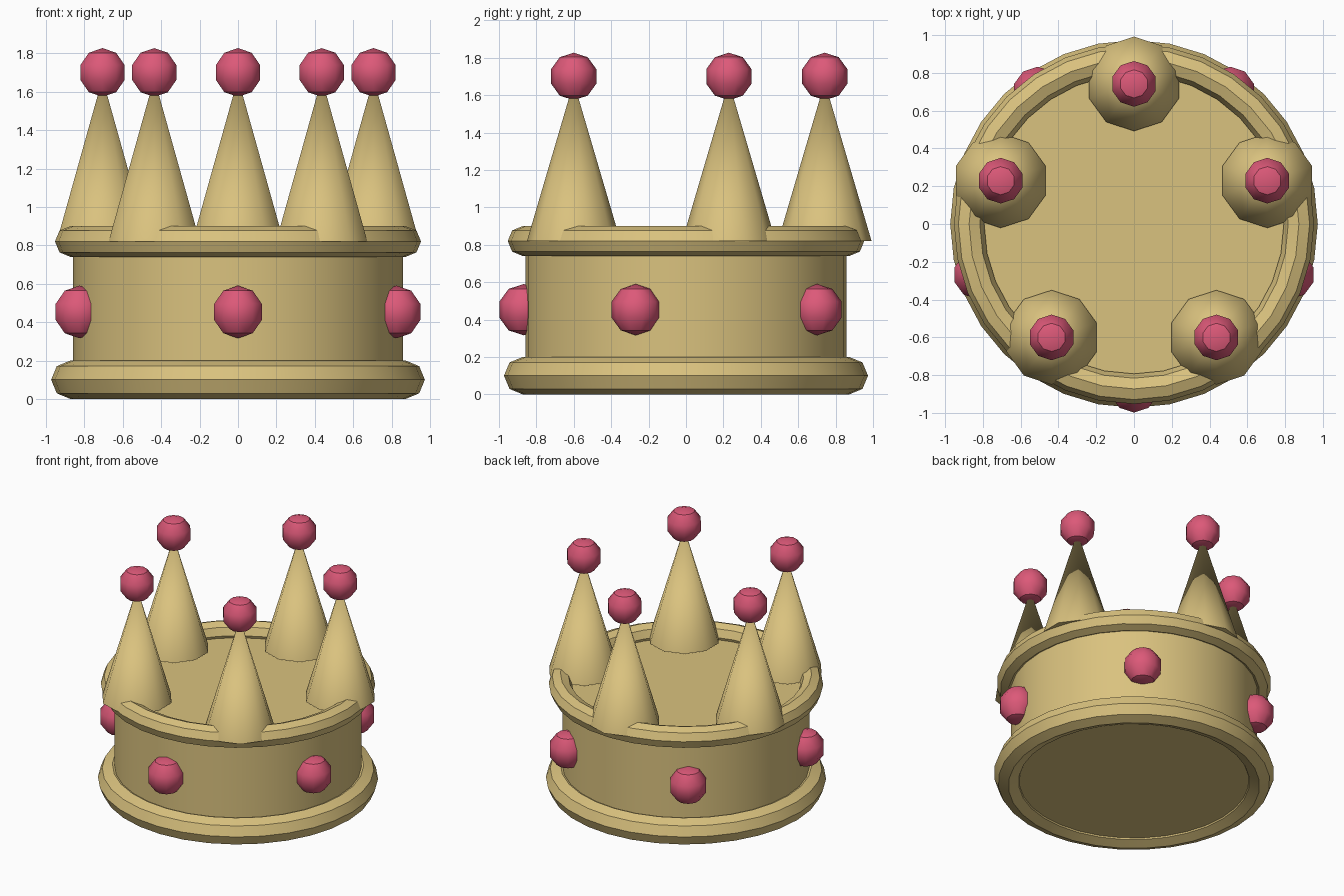
import bpy, bmesh
from math import radians, cos, sin

cube = bpy.data.objects.get("Cube")
if cube:
    bpy.data.objects.remove(cube, do_unlink=True)


def make_material(name, rgb):
    mat = bpy.data.materials.new(name)
    mat.use_nodes = True
    color = (*rgb, 1)
    mat.diffuse_color = color
    mat.node_tree.nodes["Principled BSDF"].inputs["Base Color"].default_value = color
    return mat


GOLD = make_material("gold", (0.70, 0.54, 0.21))
PINK = make_material("pink_gem", (0.72, 0.10, 0.19))


def finish(obj, name, mat, smooth_angle):
    """Name, colour and shade the part."""
    obj.name = obj.data.name = name
    obj.data.materials.append(mat)
    bpy.ops.object.select_all(action='DESELECT')
    obj.select_set(True)
    bpy.context.view_layer.objects.active = obj
    bpy.ops.object.shade_smooth_by_angle(angle=radians(smooth_angle))


def from_bmesh(bm, name, mat, location, smooth_angle):
    mesh = bpy.data.meshes.new(name)
    bm.to_mesh(mesh)
    bm.free()
    obj = bpy.data.objects.new(name, mesh)
    obj.location = location
    bpy.context.collection.objects.link(obj)
    finish(obj, name, mat, smooth_angle)


def cone(name, sides, r1, r2, z0, z1, x=0, y=0):
    bm = bmesh.new()
    bmesh.ops.create_cone(bm, cap_ends=True, segments=sides,
                          radius1=r1, radius2=r2, depth=z1 - z0)
    bmesh.ops.remove_doubles(bm, verts=bm.verts, dist=0.0001)
    from_bmesh(bm, name, GOLD, (x, y, (z0 + z1) / 2), 40)


def gem(name, radius, location):
    bm = bmesh.new()
    bmesh.ops.create_uvsphere(bm, u_segments=10, v_segments=5, radius=radius)
    from_bmesh(bm, name, PINK, location, 36.2)


def rim(name, minor, z):
    bpy.ops.mesh.primitive_torus_add(
        major_segments=32, minor_segments=8, major_radius=0.873,
        minor_radius=minor, location=(0, 0, z))
    finish(bpy.context.object, name, GOLD, 30)


# Solid band with a rounded rim at each end
cone("band", 32, 0.858, 0.858, 0.04, 0.80)
rim("bottom_rim", 0.10, 0.10)
rim("top_rim", 0.08, 0.82)

# Five spikes with ball tips, and gems on the band between them
for i in range(5):
    a = radians(90 + 72 * i)
    x, y = 0.742 * cos(a), 0.742 * sin(a)
    cone(f"spike_{i + 1}", 10, 0.25, 0, 0.82, 1.67, x, y)
    gem(f"spike_ball_{i + 1}", 0.127, (x, y, 1.70))
    gem(f"band_gem_{i + 1}", 0.137, (-0.868 * cos(a), -0.868 * sin(a), 0.453))
